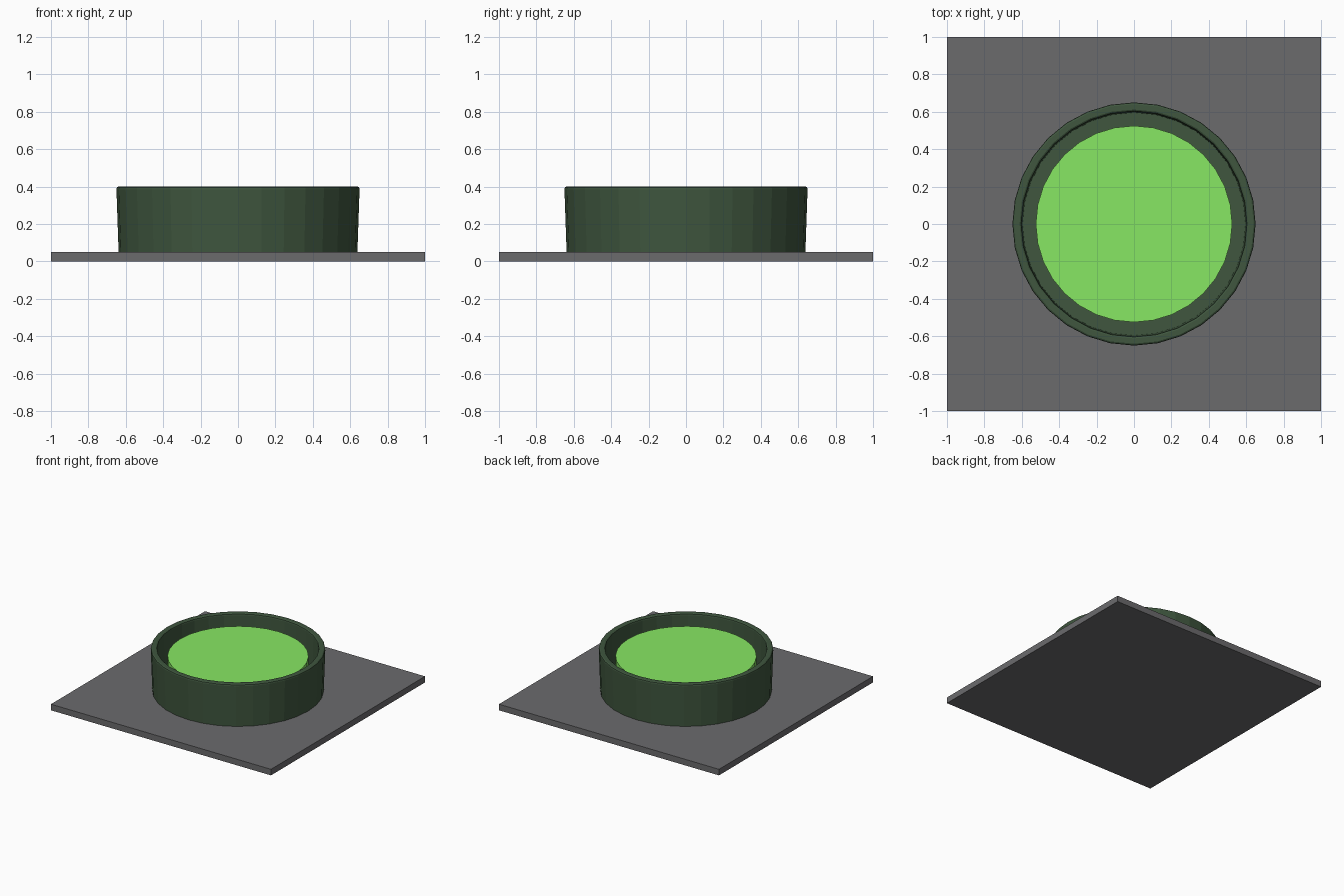
import bpy
import bmesh
import math

SIDES = 32

old = bpy.data.objects.get("Cube")
if old:
    bpy.data.objects.remove(old, do_unlink=True)


def material(name, rgb):
    mat = bpy.data.materials.new(name)
    mat.use_nodes = True
    colour = (*rgb, 1.0)
    mat.diffuse_color = colour
    mat.node_tree.nodes["Principled BSDF"].inputs["Base Color"].default_value = colour
    return mat


def add_object(name, bm, mat):
    bmesh.ops.recalc_face_normals(bm, faces=bm.faces)
    mesh = bpy.data.meshes.new(name)
    bm.to_mesh(mesh)
    bm.free()
    mesh.materials.append(mat)
    obj = bpy.data.objects.new(name, mesh)
    bpy.context.collection.objects.link(obj)
    return obj


def lathe(name, profile, mat):
    """Turn (radius, height) points round z and cap both ends."""
    bm = bmesh.new()
    rings = []
    for r, z in profile:
        angles = [2 * math.pi * i / SIDES for i in range(SIDES)]
        rings.append([bm.verts.new((r * math.cos(a), r * math.sin(a), z)) for a in angles])
    for low, high in zip(rings, rings[1:]):
        for i in range(SIDES):
            j = (i + 1) % SIDES
            bm.faces.new((low[i], low[j], high[j], high[i]))
    bm.faces.new(rings[0])
    bm.faces.new(rings[-1])
    return add_object(name, bm, mat)


grey = material("plate grey", (0.147, 0.145, 0.152))
dark_green = material("dark green", (0.050, 0.094, 0.049))
light_green = material("light green", (0.26, 0.85, 0.134))

# Square base plate
bm = bmesh.new()
bmesh.ops.create_cube(bm, size=1)
for v in bm.verts:
    v.co = (v.co.x * 2, v.co.y * 2, (v.co.z + 0.5) * 0.05)
add_object("base_plate", bm, grey)

# Slightly flared housing with a softened rim and a deep well
lathe("round_housing", [
    (0.638, 0.04), (0.650, 0.385), (0.648, 0.395), (0.640, 0.40),
    (0.612, 0.40), (0.604, 0.395), (0.602, 0.385), (0.596, 0.07),
], dark_green)

# Light green button standing in the well, with a groove around it
lathe("round_button", [(0.525, 0.065), (0.525, 0.332)], light_green)
